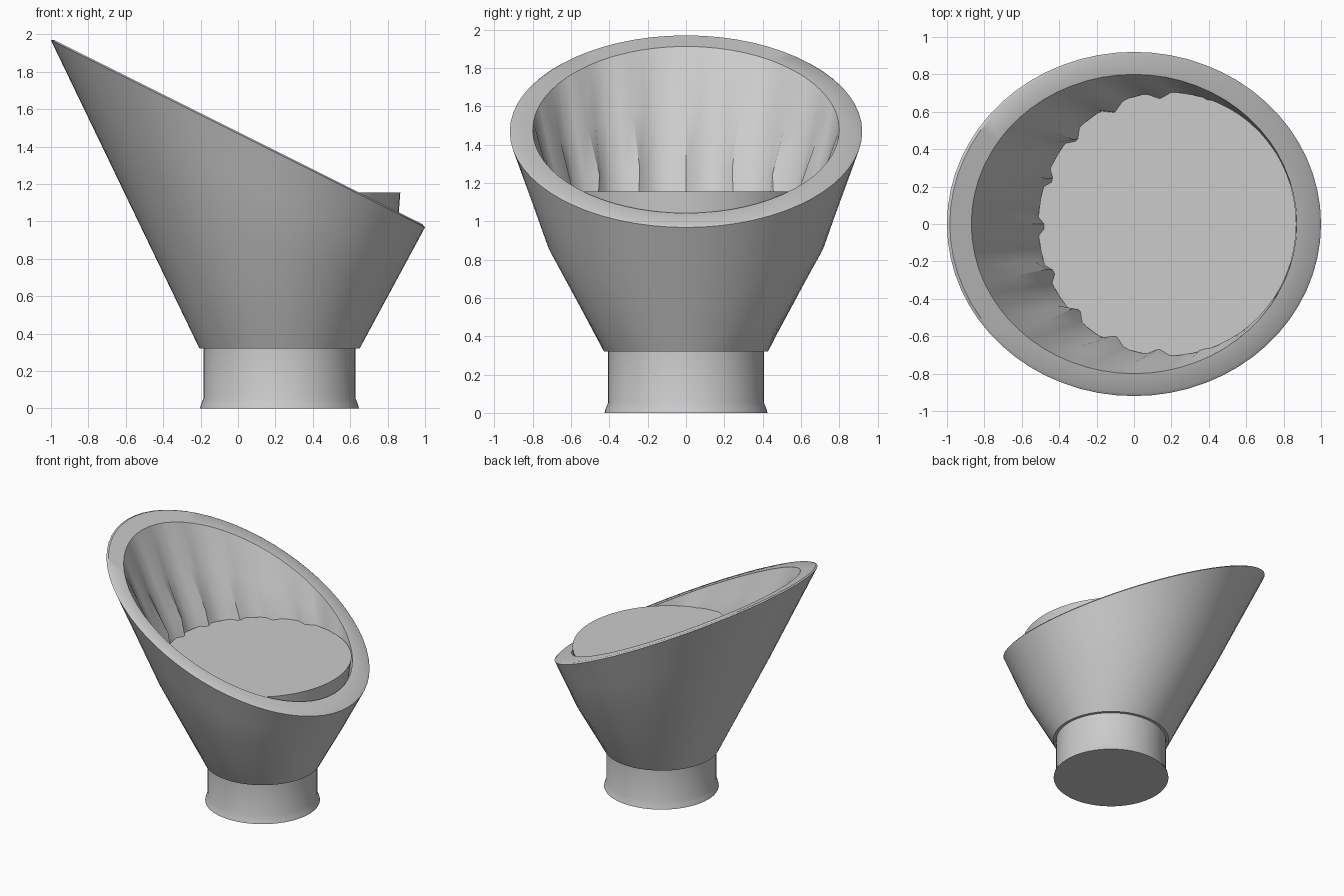
import bpy, bmesh
from math import sin, cos, pi

if "Cube" in bpy.data.objects:
    bpy.data.objects.remove(bpy.data.objects["Cube"])

SEG = 64
AXIS = 0.222
ANGLES = [2 * pi * i / SEG for i in range(SEG)]

grey = bpy.data.materials.new("plain grey")
grey.use_nodes = True
grey.diffuse_color = (0.6, 0.6, 0.6, 1)
grey.node_tree.nodes["Principled BSDF"].inputs["Base Color"].default_value = grey.diffuse_color


def loft(name, rings, smooth=35):
    """Skin a stack of rings and close both ends."""
    bm = bmesh.new()
    loops = [[bm.verts.new(p) for p in ring] for ring in rings]
    for a, b in zip(loops, loops[1:]):
        for i in range(SEG):
            j = (i + 1) % SEG
            bm.faces.new((a[i], a[j], b[j], b[i]))
    bm.faces.new(loops[0])
    bm.faces.new(loops[-1])
    bmesh.ops.recalc_face_normals(bm, faces=bm.faces)
    mesh = bpy.data.meshes.new(name)
    bm.to_mesh(mesh)
    bm.free()
    mesh.materials.append(grey)
    obj = bpy.data.objects.new(name, mesh)
    bpy.context.collection.objects.link(obj)
    bpy.ops.object.select_all(action="DESELECT")
    obj.select_set(True)
    bpy.context.view_layer.objects.active = obj
    bpy.ops.object.shade_smooth_by_angle(angle=smooth * pi / 180)
    return obj


def level(x, z, rx, ry=None):
    """Horizontal ring."""
    return [(x + rx * cos(a), (ry or rx) * sin(a), z) for a in ANGLES]


def slanted(rx, ry, drop=0):
    """Ring on the sloping rim plane."""
    return [(rx * cos(a), ry * sin(a), 1.478 - 0.5 * rx * cos(a) - drop) for a in ANGLES]


def between(low, high, t, widen=1):
    """Ring part of the way up, optionally wider front to back."""
    return [(p[0] + (q[0] - p[0]) * t, (p[1] + (q[1] - p[1]) * t) * widen,
             p[2] + (q[2] - p[2]) * t) for p, q in zip(low, high)]


def scallop(ring, depth):
    """Press shallow flutes with sharp ridges into the inner wall."""
    out = []
    for (x, y, z), a in zip(ring, ANGLES):
        d = depth * (1 - abs(sin(8 * a))) * (0.6 - 0.4 * cos(a))
        out.append((x - d * cos(a), y - d * sin(a), z))
    return out


# flared bowl with a slanted, thick rim and fluted inside
foot = level(AXIS, 0.32, 0.428)
edge = slanted(1.0, 0.92, 0.01)
inner_low = level(AXIS, 0.95, 0.66)
inner_rim = slanted(0.87, 0.80)
loft("bowl", [
    foot,
    between(foot, edge, 0.5, 1.075),
    between(foot, edge, 0.76, 1.03),
    edge,
    slanted(0.985, 0.905),
    inner_rim,
    scallop(between(inner_low, inner_rim, 0.65), 0.03),
    scallop(between(inner_low, inner_rim, 0.35), 0.08),
    inner_low,
])

# flat-topped filling inside the bowl
loft("filling", [level(AXIS, 0.95, 0.63), level(0.178, 1.155, 0.69, 0.705)])

# round stand with a flared foot
loft("stand", [
    level(AXIS, 0, 0.425),
    level(AXIS, 0.02, 0.420),
    level(AXIS, 0.055, 0.406),
    level(AXIS, 0.33, 0.406),
])
